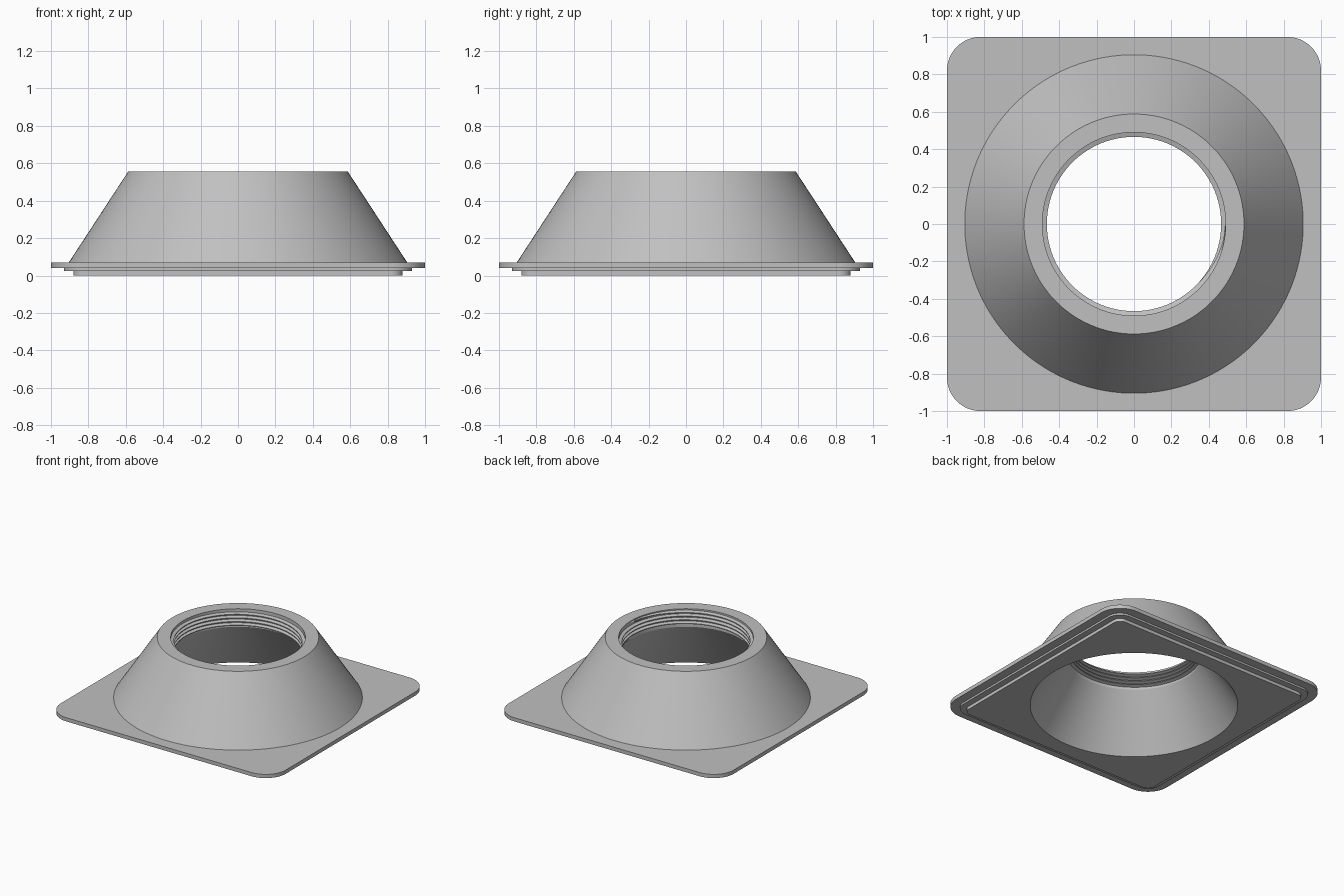
import bpy, bmesh, math

SEGMENTS = 128
TOP = 0.555
BORE = 0.49

if "Cube" in bpy.data.objects:
    bpy.data.objects.remove(bpy.data.objects["Cube"], do_unlink=True)

grey = bpy.data.materials.new("plain_grey")
grey.use_nodes = True
colour = (0.53, 0.53, 0.53, 1)
grey.diffuse_color = colour
grey.node_tree.nodes["Principled BSDF"].inputs["Base Color"].default_value = colour


def circle(radius, z):
    return rounded_square(radius, radius, z)


def rounded_square(half, corner, z):
    """Loop of points; a corner as large as the half size gives a circle."""
    points = []
    for i in range(SEGMENTS):
        a = math.tau * (i + 0.5) / SEGMENTS
        c, s = math.cos(a), math.sin(a)
        flat = half - corner
        points.append((math.copysign(flat, c) + corner * c,
                       math.copysign(flat, s) + corner * s, z))
    return points


def loft(name, loops, wrap_loops, wrap_points):
    """Skin a row of equal loops into a smooth-shaded part."""
    bm = bmesh.new()
    rows = [[bm.verts.new(p) for p in loop] for loop in loops]
    count = len(rows[0])
    for i in range(len(rows) if wrap_loops else len(rows) - 1):
        a, b = rows[i], rows[(i + 1) % len(rows)]
        for j in range(count if wrap_points else count - 1):
            k = (j + 1) % count
            bm.faces.new((a[j], a[k], b[k], b[j]))
    if not wrap_loops:
        bm.faces.new(rows[0])
        bm.faces.new(rows[-1])
    bmesh.ops.recalc_face_normals(bm, faces=bm.faces)
    mesh = bpy.data.meshes.new(name)
    bm.to_mesh(mesh)
    bm.free()
    mesh.materials.append(grey)
    obj = bpy.data.objects.new(name, mesh)
    bpy.context.collection.objects.link(obj)
    bpy.ops.object.select_all(action="DESELECT")
    obj.select_set(True)
    bpy.context.view_layer.objects.active = obj
    bpy.ops.object.shade_smooth_by_angle(angle=math.radians(25))
    return obj


# Hollow cone on a stepped square flange, one closed skin
loft("flange_and_cone", [
    circle(0.905, 0.07),
    rounded_square(1.0, 0.18, 0.07),
    rounded_square(1.0, 0.18, 0.04),
    rounded_square(0.93, 0.11, 0.04),
    rounded_square(0.93, 0.11, 0.025),
    rounded_square(0.88, 0.06, 0.025),
    rounded_square(0.88, 0.06, 0),
    circle(0.755, 0),
    circle(BORE, 0.41),
    circle(BORE, TOP),
    circle(0.588, TOP),
], True, True)

# Helical thread inside the bore, fading out at both ends
turns, pitch, steps = 4, 0.029, 96
sections = []
for i in range(turns * steps + 1):
    t = i / steps
    fade = min(1, 8 * t + 0.05, 8 * (turns - t) + 0.05)
    crest = BORE - 0.024 * fade
    z = 0.422 + pitch * t
    a = math.tau * t
    profile = [(BORE + 0.003, -0.012), (crest, -0.003),
               (crest, 0.003), (BORE + 0.003, 0.012)]
    sections.append([(r * math.cos(a), r * math.sin(a), z + dz)
                     for r, dz in profile])
loft("bore_thread", sections, False, True)
